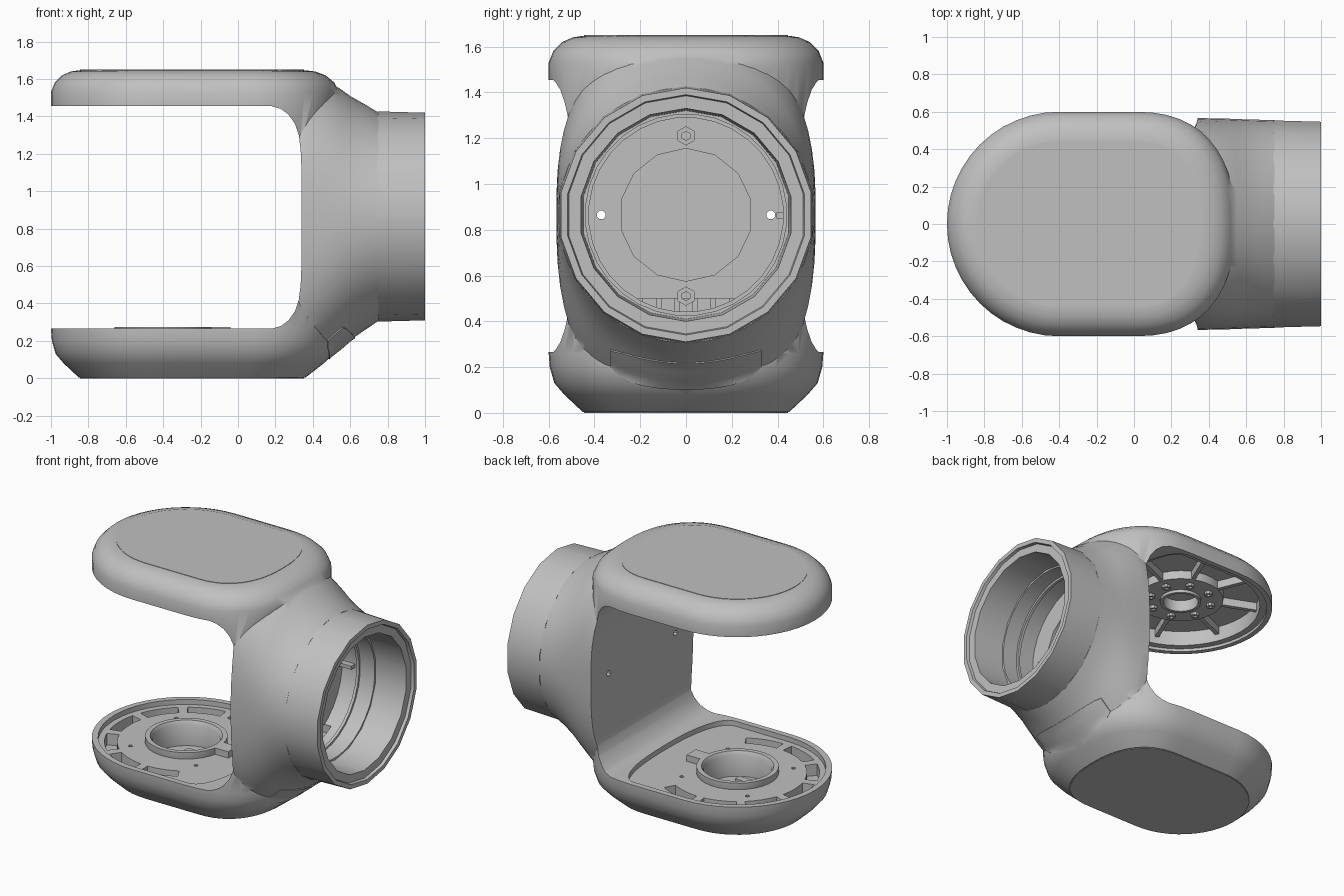
import bpy, bmesh
from math import sin, cos, pi, radians
from mathutils import Vector, Matrix
from mathutils.bvhtree import BVHTree

cube = bpy.data.objects.get("Cube")
if cube:
    bpy.data.objects.remove(cube, do_unlink=True)

grey = bpy.data.materials.new("housing_grey")
grey.use_nodes = True
grey.diffuse_color = (0.53, 0.53, 0.53, 1)
for node in grey.node_tree.nodes:
    if node.type == 'BSDF_PRINCIPLED':
        node.inputs["Base Color"].default_value = (0.53, 0.53, 0.53, 1)
        node.inputs["Roughness"].default_value = 0.6

AXIS_Z = 0.865          # height of the collar axis
HUB = (-0.4, 0)         # plan centre of the arm hubs
parts = []


def build(name, rings, loop=False, keep=True):
    """Skin a list of equal rings; loop joins the last ring to the first."""
    bm = bmesh.new()
    rows = [[bm.verts.new(p) for p in ring] for ring in rings]
    n = len(rows[0])
    pairs = list(zip(rows, rows[1:]))
    if loop:
        pairs.append((rows[-1], rows[0]))
    else:
        bm.faces.new(rows[0])
        bm.faces.new(rows[-1])
    for a, b in pairs:
        for i in range(n):
            j = (i + 1) % n
            bm.faces.new((a[i], a[j], b[j], b[i]))
    bmesh.ops.recalc_face_normals(bm, faces=bm.faces)
    mesh = bpy.data.meshes.new(name)
    bm.to_mesh(mesh)
    bm.free()
    mesh.materials.append(grey)
    obj = bpy.data.objects.new(name, mesh)
    bpy.context.collection.objects.link(obj)
    if keep:
        parts.append(obj)
    else:
        obj.hide_render = True
    return obj


def turned(name, profile, axis='Z', centre=HUB, n=32, loop=False, keep=True):
    """Lathe (radius, height) pairs about a z or x axis."""
    def place(r, h, k):
        a = centre[0] + r * cos(2 * pi * (k + 0.5) / n)
        b = centre[1] + r * sin(2 * pi * (k + 0.5) / n)
        return (a, b, h) if axis == 'Z' else (h, a, b)
    return build(name, [[place(r, h, k) for k in range(n)] for r, h in profile], loop, keep)


def prism(name, outline, low, high, axis='Z', keep=True):
    def place(p, h):
        return (p[0], p[1], h) if axis == 'Z' else (p[0], h, p[1])
    return build(name, [[place(p, h) for p in outline] for h in (low, high)], keep=keep)


def box(name, x, y, z, keep=True):
    return prism(name, [(x[0], y[0]), (x[1], y[0]), (x[1], y[1]), (x[0], y[1])], *z, keep=keep)


def combine(obj, tool, operation='DIFFERENCE'):
    mod = obj.modifiers.new("cut", 'BOOLEAN')
    mod.operation, mod.solver, mod.object = operation, 'EXACT', tool
    bpy.context.view_layer.update()
    deps = bpy.context.evaluated_depsgraph_get()
    mesh = bpy.data.meshes.new_from_object(obj.evaluated_get(deps))
    obj.modifiers.clear()
    obj.data = mesh
    bpy.data.objects.remove(tool, do_unlink=True)


def oval(a, n):
    """Unit superellipse point at angle a with exponent n."""
    c, s = cos(a), sin(a)
    return (abs(c) ** (2 / n) * (1 if c > 0 else -1), abs(s) ** (2 / n) * (1 if s > 0 else -1))


def plan(inset, tail):
    """Arm outline: round nose at -x and a fuller oval tail ending at x = tail."""
    r = 0.6 - inset
    outline = [(-0.4 + r * cos(pi * (0.5 + k / 24)), r * sin(pi * (0.5 + k / 24))) for k in range(25)]
    for k in range(-12, 13):
        x, y = oval(k * pi / 24.001, 2.4)
        outline.append((tail * x, r * y))
    return outline


# Outer hull of both arms
EDGE = [(0.003, 0.15), (0.08, 0.068), (0.13, 0.025), (0.2, 0.005), (0.26, 0),
        (1.53, 0), (1.58, 0.02), (1.62, 0.06), (1.64, 0.105), (1.647, 0.15)]
body = build("yoke_body", [[(x, y, z) for x, y in plan(d, 0.54 - 1.2 * d)] for z, d in EDGE])

# Column: (x, half width, rise, drop, roundness) sections blending into a circle
SWEEP = [(0.2, 0.555, 0.73, 0.79, 2.6), (0.34, 0.567, 0.77, 0.835, 2.6), (0.4, 0.566, 0.762, 0.815, 2.5),
         (0.45, 0.565, 0.74, 0.785, 2.4), (0.5, 0.564, 0.712, 0.745, 2.3), (0.55, 0.562, 0.682, 0.706, 2.2),
         (0.6, 0.56, 0.645, 0.662, 2.1), (0.68, 0.558, 0.6, 0.607, 2), (0.752, 0.556, 0.556, 0.558, 2)]


def column_ring(x, w, rise, drop, n):
    points = [oval(2 * pi * (k + 0.5) / 56, n) for k in range(56)]
    return [(x, w * y, AXIS_Z + z * (rise if z > 0 else drop)) for y, z in points]


combine(body, build("column", [column_ring(*s) for s in SWEEP], keep=False), 'UNION')

# Open mouth between the arms
corner = [(0.18, 0.265), (0.23, 0.28), (0.27, 0.31), (0.305, 0.36), (0.325, 0.42), (0.335, 0.5), (0.34, 0.62)]
mouth = [(-1.3, 0.265)] + corner + [(x, 1.72 - z) for x, z in reversed(corner)] + [(-1.3, 1.455)]
combine(body, prism("mouth_cutter", mouth, -1, 1, 'Y', keep=False))

# Bore, hub pocket, screw holes and cable slot behind the collar
mid = (0, AXIS_Z)
for r, x0, c, n in [(0.44, 0.5, mid, 32), (0.29, 0.4, mid, 14),
                    (0.02, 0.3, (0.37, AXIS_Z), 8), (0.02, 0.3, (-0.37, AXIS_Z), 8)]:
    combine(body, turned("bore_cutter", [(r, x0), (r, 0.9)], 'X', c, n, keep=False))
combine(body, box("slot_cutter", (0.41, 0.55), (-0.25, 0.25), (0.44, 0.5), keep=False))
for k in range(6):
    y = -0.2 + 0.08 * k
    box("slot_rib", (0.4, 0.48), (y - 0.012, y + 0.012), (0.43, 0.51))

# Lower arm: shallow tray, hub well, rim slots and screw holes
combine(body, prism("tray_cutter", plan(0.04, 0.17), 0.23, 0.35, keep=False))
combine(body, turned("well_cutter", [(0.22, 0.1), (0.22, 0.4)], keep=False))
for k in range(7):
    mid_angle = pi + (k - 3) * radians(35)
    arc = [mid_angle + radians(a) for a in (-14, -7, 0, 7, 14)]
    rim = [(HUB[0] + r * cos(a), r * sin(a)) for r, run in ((0.52, arc), (0.44, arc[::-1])) for a in run]
    combine(body, prism("rim_slot_cutter", rim, 0.15, 0.35, keep=False))
for k in range(4):
    a = pi / 4 + k * pi / 2
    hole = (HUB[0] + 0.36 * cos(a), 0.36 * sin(a))
    combine(body, turned("screw_cutter", [(0.014, 0.18), (0.014, 0.35)], 'Z', hole, 8, keep=False))
turned("lower_hub", [(0.262, 0.18), (0.262, 0.275), (0.23, 0.275), (0.215, 0.25), (0.215, 0.11)], loop=True)
box("lower_hub_tab", (-0.15, -0.04), (-0.05, 0.05), (0.22, 0.275))
box("well_bar", (-0.48, -0.33), (-0.12, -0.07), (0.09, 0.14))
box("well_bar", (-0.45, -0.27), (0.04, 0.09), (0.09, 0.14))

# Upper arm: stepped hollow underside with ribs and hub
for inset, tail, top in [(0.035, 0.19, 1.475), (0.08, 0.15, 1.58)]:
    combine(body, prism("hollow_cutter", plan(inset, tail), 1.4, top, keep=False))
turned("upper_hub_disc", [(0.28, 1.52), (0.28, 1.59), (0.115, 1.59), (0.115, 1.52)], loop=True)
turned("upper_hub", [(0.135, 1.5), (0.135, 1.56), (0.115, 1.56), (0.115, 1.5)], loop=True)
for k in range(8):
    a = (k + 0.5) * pi / 4
    turn = Matrix.Translation((*HUB, 0)) @ Matrix.Rotation(a, 4, 'Z')
    rib = box("upper_rib", (0.26, 0.53), (-0.014, 0.014), (1.525, 1.59))
    rib.data.transform(turn)
    turned("upper_boss", [(0.028, 1.5), (0.028, 1.55), (0.014, 1.55), (0.014, 1.5)], 'Z',
           (HUB[0] + 0.205 * cos(a), 0.205 * sin(a)), 8, loop=True)

# Collar ring and its screw bosses
turned("collar", [(0.562, 0.745), (0.555, 1), (0.525, 1), (0.52, 0.98), (0.465, 0.98), (0.455, 0.745)],
       'X', mid, 18, loop=True)
turned("bore_step", [(0.445, 0.62), (0.445, 0.64), (0.425, 0.64), (0.425, 0.62)], 'X', mid, loop=True)
for z in (0.51, 1.21):
    turned("collar_boss", [(0.042, 0.48), (0.042, 0.54), (0.02, 0.54), (0.02, 0.48)], 'X', (0, z), 6, loop=True)
box("locating_pin", (0.48, 0.6), (0.395, 0.445), (0.85, 0.875))

# Flat covers on the top and bottom
cover = plan(0.155, 0.352)
prism("top_cover", cover, 1.642, 1.65)
prism("bottom_cover", cover, 0, 0.008)

# Thin curved panel on the lower slope, laid on the body surface
bm = bmesh.new()
bm.from_mesh(body.data)
tree = BVHTree.FromBMesh(bm)
bm.free()
lift = Vector((0.6, 0, -0.8)) * 0.006
rows = []
for k in range(17):
    s = -1 + k / 8
    low, high = 0.105 + 0.05 * s * s, 0.22 + 0.065 * s * s
    squeeze = 1 - 0.45 * abs(s) ** 6
    centre = (low + high) / 2 + 0.02 * abs(s) ** 6
    line = []
    for j in range(7):
        z = centre + (high - low) * (j / 6 - 0.5) * squeeze
        hit = tree.ray_cast(Vector((2, 0.33 * s, z)), Vector((-1, 0, 0)))[0]
        if hit is not None:
            line.append(hit)
    if len(line) == 7:
        rows.append([p + lift for p in line] + [p - lift * 0.5 for p in reversed(line)])
if len(rows) > 1:
    build("slope_panel", rows)

# Smooth shading with sharp edges kept
for obj in bpy.context.view_layer.objects:
    obj.select_set(obj in parts)
bpy.context.view_layer.objects.active = body
bpy.ops.object.shade_smooth_by_angle(angle=radians(35))
